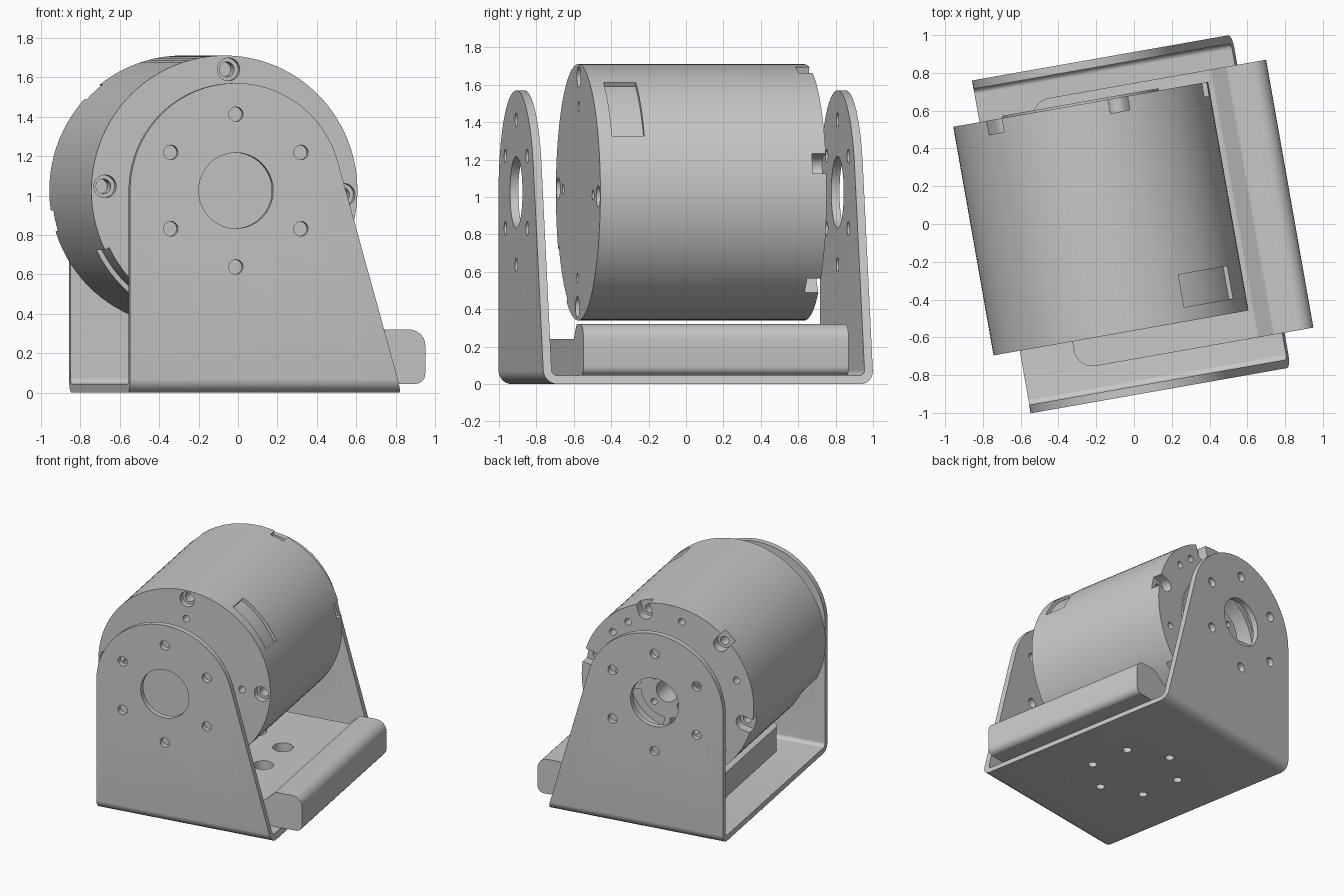
import bpy, bmesh
from math import sin, cos, pi, radians, acos, atan2, hypot
from mathutils import Matrix, Vector

cube = bpy.data.objects.get("Cube")
if cube:
    bpy.data.objects.remove(cube, do_unlink=True)

grey = bpy.data.materials.new("machined grey")
grey.use_nodes = True
colour = (0.58, 0.58, 0.58, 1)
grey.diffuse_color = colour
grey.node_tree.nodes["Principled BSDF"].inputs["Base Color"].default_value = colour

AX, AZ, R = -0.168, 1.025, 0.685     # motor axis and radius
TURN = radians(10)                   # the whole assembly is turned about z
PLACE = {"x": lambda a, b, t: (t, a, b),
         "y": lambda a, b, t: (a, t, b),
         "z": lambda a, b, t: (a, b, t)}


# ---- 2D outlines ----
def arc(c, r, a0, a1, n):
    return [(c[0] + r * cos(radians(a0 + (a1 - a0) * i / n)),
             c[1] + r * sin(radians(a0 + (a1 - a0) * i / n))) for i in range(n + 1)]


def circle(c, r, n=24):
    return arc(c, r, 0, 360, n)[:-1]


def polar(r, deg, c=(AX, AZ)):
    return (c[0] + r * cos(radians(deg)), c[1] + r * sin(radians(deg)))


def sector(r0, r1, a0, a1, n=12):
    return arc((AX, AZ), r1, a0, a1, n) + arc((AX, AZ), r0, a1, a0, n)


def rounded(corners, n=6):
    """Polygon from (a, b, fillet radius) corners."""
    pts = []
    for i, (a, b, r) in enumerate(corners):
        if r == 0:
            pts.append((a, b))
            continue
        p = Vector((a, b))
        d0 = (Vector(corners[i - 1][:2]) - p).normalized()
        d1 = (Vector(corners[(i + 1) % len(corners)][:2]) - p).normalized()
        half = acos(d0.dot(d1)) / 2
        centre = p + (d0 + d1).normalized() * (r / sin(half))
        reach = r * cos(half) / sin(half)
        s, e = p + d0 * reach - centre, p + d1 * reach - centre
        for k in range(n + 1):
            q = centre + (s * (1 - k / n) + e * (k / n)).normalized() * r
            pts.append((q.x, q.y))
    return pts


# ---- solids ----
def solid(name, prisms, bevel=0):
    """One mesh made of extruded outlines: (outline, axis, low, high)."""
    bm = bmesh.new()
    rim = []
    for pts, axis, lo, hi in prisms:
        ends = [[bm.verts.new(PLACE[axis](a, b, t)) for a, b in pts] for t in (lo, hi)]
        for end in ends:
            rim += bm.faces.new(end).edges
        n = len(pts)
        for i in range(n):
            j = (i + 1) % n
            bm.faces.new((ends[0][i], ends[0][j], ends[1][j], ends[1][i]))
    if bevel:
        bmesh.ops.bevel(bm, geom=rim, offset=bevel, segments=1, affect="EDGES")
    bmesh.ops.recalc_face_normals(bm, faces=bm.faces)
    mesh = bpy.data.meshes.new(name)
    bm.to_mesh(mesh)
    bm.free()
    mesh.materials.append(grey)
    ob = bpy.data.objects.new(name, mesh)
    bpy.context.collection.objects.link(ob)
    return ob


def combine(ob, prisms, operation="DIFFERENCE"):
    tool = solid("cutter", prisms)
    tool.hide_render = True
    mod = ob.modifiers.new("cut", "BOOLEAN")
    mod.operation, mod.solver, mod.object = operation, "EXACT", tool
    bpy.context.view_layer.objects.active = ob
    bpy.ops.object.modifier_apply(modifier=mod.name)
    bpy.data.objects.remove(tool, do_unlink=True)


def holes(ring, r, start, count, axis, lo, hi, c=(AX, AZ), n=20):
    return [(circle(polar(ring, start + 360 * k / count, c), r, n), axis, lo, hi)
            for k in range(count)]


# ---- bent bracket: U section trimmed to the tapered side outline ----
T, Y0, Y1, X0, X1, PR = 0.045, -0.892, 0.897, -0.712, 0.685, 0.545
u_section = rounded([(Y0, 2, 0), (Y0, 0, 0.07), (Y1, 0, 0.07), (Y1, 2, 0),
                     (Y1 - T, 2, 0), (Y1 - T, T, 0.03), (Y0 + T, T, 0.03), (Y0 + T, 2, 0)])
bracket = solid("bracket", [(u_section, "x", -1, 1)])
dx, dz = X1 - AX, -AZ
tangent = (atan2(dz, dx) + acos(PR / hypot(dx, dz))) * 180 / pi
outline = arc((AX, AZ), PR, 180, tangent, 36) + [(X1, 0), (X1, -0.1), (X0, -0.1)]
combine(bracket, [(outline, "y", -1, 1)], "INTERSECT")
combine(bracket, [(circle((AX, AZ), 0.192, 40), "y", -1, 1)]
        + holes(0.387, 0.037, 90, 6, "y", -1, 1)
        + holes(0.335, 0.033, 30, 6, "z", -0.1, 0.1, (-0.01, 0)))

# ---- stepped base block with access holes ----
step = rounded([(-0.43, T, 0), (0.84, T, 0.05), (0.84, 0.32, 0.08),
                (0.63, 0.32, 0.03), (0.54, 0.24, 0.03), (-0.43, 0.24, 0)])
block = solid("base_block", [(step, "y", -0.705, 0.735)])
plan = rounded([(-0.43, -0.705, 0.1), (1, -0.705, 0), (1, 0.735, 0), (-0.43, 0.735, 0.1)])
combine(block, [(plan, "z", -0.1, 0.5)], "INTERSECT")
combine(block, holes(0.335, 0.075, 30, 6, "z", 0, 0.5, (-0.01, 0))
        + [(circle((-0.01, 0), 0.08), "z", 0, 0.5)])

# ---- motor body ----
F, B = -0.556, 0.673
motor = solid("motor_body", [(circle((AX, AZ), R, 96), "y", F, B)], bevel=0.006)
# shallow side pocket, and a cable slot open to the front
pockets = [(sector(R - 0.025, 0.8, 26, 59), "y", -0.48, -0.305),
           (sector(R - 0.025, 0.8, 206, 239), "y", F - 0.1, -0.305)]
# screw notches around the back rim
notches = []
for k in range(6):
    a = 13 + 60 * k
    slot = arc((0.615, 0), 0.055, 90, 270, 8) + [(0.8, -0.055), (0.8, 0.055)]
    turned = [polar(hypot(p, q), a + atan2(q, p) * 180 / pi) for p, q in slot]
    notches.append((turned, "y", B - 0.075, 0.8))
combine(motor, pockets + notches + holes(0.615, 0.058, -2, 4, "y", F - 0.1, F + 0.05))
# screw bores and small threaded holes, front and back
bores = (holes(0.615, 0.038, -2, 4, "y", F - 0.1, F + 0.15)
         + holes(0.46, 0.027, -2, 4, "y", F - 0.1, F + 0.1)
         + holes(0.615, 0.033, 13, 6, "y", B - 0.18, 0.8)
         + holes(0.58, 0.027, 41, 6, "y", B - 0.1, 0.8)
         + [(circle(polar(0.58, 57), 0.027), "y", B - 0.1, 0.8)])
combine(motor, bores)

# ---- raised rear hub ring with vents and shaft bore ----
hub = solid("rear_hub", [(circle((AX, AZ), 0.42, 64), "y", B - 0.01, B + 0.012)])
vents = [(sector(0.21, 0.38, 90 * k + 6, 90 * k + 84, 16), "y", B - 0.15, 0.8)
         for k in range(4)]
vents += [(circle((AX, AZ), 0.085, 32), "y", B - 0.2, 0.8)]
vents += holes(0.145, 0.025, 45, 4, "y", B - 0.1, 0.8)
for part in (motor, hub):
    combine(part, vents)

# ---- turn and shade ----
for ob in (bracket, block, motor, hub):
    ob.data.transform(Matrix.Rotation(TURN, 4, "Z"))
    ob.data.update()
    bpy.ops.object.select_all(action="DESELECT")
    ob.select_set(True)
    bpy.context.view_layer.objects.active = ob
    bpy.ops.object.shade_smooth_by_angle(angle=radians(30))
